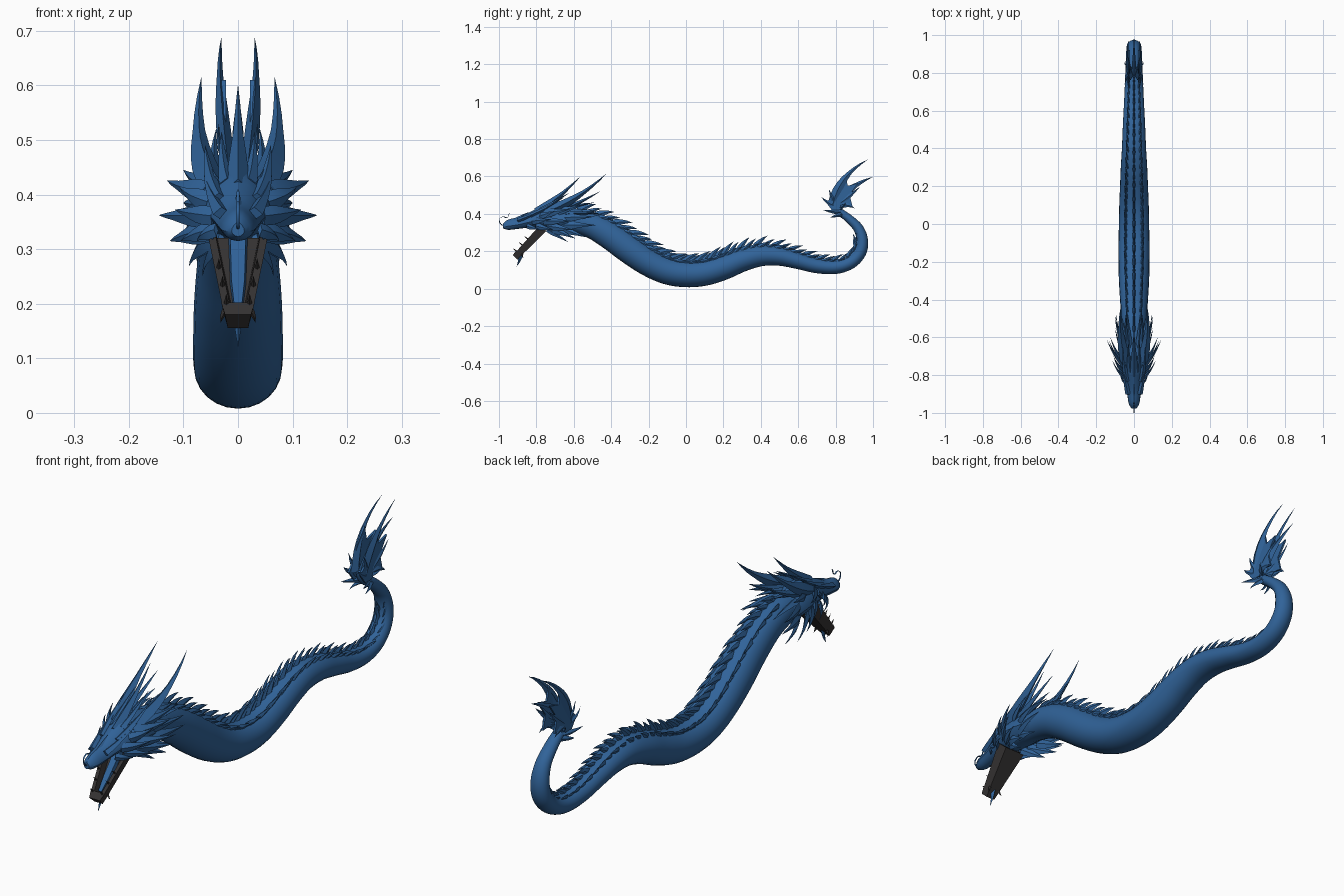
import bpy, bmesh, math
from mathutils import Vector as V

if "Cube" in bpy.data.objects:
    bpy.data.objects.remove(bpy.data.objects["Cube"])


def material(name, c):
    m = bpy.data.materials.new(name)
    m.diffuse_color = (*c, 1)
    m.use_nodes = True
    m.node_tree.nodes["Principled BSDF"].inputs["Base Color"].default_value = m.diffuse_color
    return m


BLUE = material("scale blue", (0.03, 0.125, 0.32))
DARK = material("jaw charcoal", (0.035, 0.032, 0.032))


def finish(bm, name, mat, angle=40):
    bmesh.ops.recalc_face_normals(bm, faces=bm.faces)
    me = bpy.data.meshes.new(name)
    bm.to_mesh(me)
    bm.free()
    ob = bpy.data.objects.new(name, me)
    bpy.context.collection.objects.link(ob)
    me.materials.append(mat)
    bpy.ops.object.select_all(action='DESELECT')
    ob.select_set(True)
    bpy.context.view_layer.objects.active = ob
    bpy.ops.object.shade_smooth_by_angle(angle=math.radians(angle))
    return ob


def loft(bm, rings):
    rows = [[bm.verts.new(p) for p in r] for r in rings]
    n = len(rows[0])
    for a, b in zip(rows, rows[1:]):
        for i in range(n):
            bm.faces.new((a[i], a[(i + 1) % n], b[(i + 1) % n], b[i]))
    bm.faces.new(rows[0])
    bm.faces.new(rows[-1])


def spline(pts, steps):
    """Catmull-Rom through tuples of any size."""
    out = []
    p = [pts[0]] + list(pts) + [pts[-1]]
    for i in range(1, len(p) - 2):
        for s in range(steps):
            t = s / steps
            out.append([0.5 * (2 * b + (c - a) * t + (2 * a - 5 * b + 4 * c - d) * t * t
                               + (3 * b - a - 3 * c + d) * t ** 3)
                        for a, b, c, d in zip(p[i - 1], p[i], p[i + 1], p[i + 2])])
    out.append(list(pts[-1]))
    return out


def spike(bm, base, ctrl, tip, width, thick, wdir=(1, 0, 0), bulge=0.0, n=6):
    """Curved blade with a diamond section, tapering to a point."""
    base, ctrl, tip = V(base), V(ctrl), V(tip)
    rings = []
    for i in range(n + 1):
        t = i / n
        c = base * (1 - t) ** 2 + ctrl * 2 * t * (1 - t) + tip * t * t
        d = ((ctrl - base) * (1 - t) + (tip - ctrl) * t).normalized()
        w = V(wdir) - d * d.dot(V(wdir))
        w.normalize()
        h = d.cross(w)
        k = max((1 - t) ** 0.85 * (1 + bulge * math.sin(math.pi * min(1, t * 1.6))), 0.01)
        rings.append([c + w * width * k, c + h * thick * k, c - w * width * k, c - h * thick * k])
    loft(bm, rings)


def mirrored(bm, base, ctrl, tip, *a, wdir=(1, 0, 0), **kw):
    for s in (1, -1):
        f = lambda p: (p[0] * s, p[1], p[2])
        spike(bm, f(base), f(ctrl), f(tip), *a, wdir=f(wdir), **kw)


# Body: swept ellipse along an S-curve (y, z, half width, half height)
PATH = [(-.72, .372, .05, .05), (-.6, .366, .062, .064), (-.5, .338, .068, .07),
        (-.4, .282, .074, .076), (-.3, .21, .08, .078), (-.2, .143, .082, .076),
        (-.1, .097, .082, .074), (0, .08, .08, .072), (.1, .086, .078, .07),
        (.2, .115, .074, .068), (.3, .154, .07, .063), (.4, .178, .064, .058),
        (.5, .174, .06, .051), (.6, .15, .055, .045), (.7, .124, .05, .041),
        (.8, .117, .046, .038), (.88, .142, .043, .036), (.93, .195, .04, .034),
        (.942, .26, .037, .031), (.92, .325, .031, .027), (.865, .38, .026, .022),
        (.81, .42, .022, .02), (.79, .46, .018, .016)]
S = spline(PATH, 5)
frames = []
for i, (y, z, rx, rz) in enumerate(S):
    a, b = S[max(i - 1, 0)], S[min(i + 1, len(S) - 1)]
    t = V((0, b[0] - a[0], b[1] - a[1])).normalized()
    frames.append((V((0, y, z)), t, V((0, -t.z, t.y)), rx, rz))
bm = bmesh.new()
loft(bm, [[c + V((rx * math.cos(k * math.tau / 24), 0, 0)) + n * rz * math.sin(k * math.tau / 24)
           for k in range(24)] for c, t, n, rx, rz in frames])
finish(bm, "body", BLUE, 60)

# Back spines: central row and flatter side rows, leaning to the tail
bm = bmesh.new()
dist, nxt, count = 0, 0, 0
for f, g in zip(frames, frames[1:]):
    c, t, n, rx, rz = f
    dist += (g[0] - c).length
    if c.y < -.6 or dist < nxt or f is frames[-8]:
        continue
    if f[0].z > .25 and c.y > .7:
        break
    nxt = dist + .036
    count += 1
    k = .45 + .55 * rz / .078
    if count % 2 == 0:
        k *= .8
    p = c + n * (rz - .012)
    spike(bm, p, p + n * .035 * k + t * .025 * k, p + n * .058 * k + t * .085 * k,
          .011 * k, .024 * k, n=4)
    for s in (1, -1):
        a = math.radians(32)
        o = V((s * math.sin(a), 0, 0)) + n * math.cos(a)
        q = c + V((s * rx * math.sin(a), 0, 0)) + n * rz * math.cos(a) - o * .008 + t * .018
        spike(bm, q, q + o * .02 * k + t * .025 * k, q + o * .027 * k + t * .075 * k,
              .009 * k, .018 * k, n=4)
finish(bm, "back_spines", BLUE, 30)

# Head: lofted skull and snout (y, z, half width, half height)
HEAD = [(-.978, .335, .012, .014), (-.95, .34, .029, .03), (-.89, .35, .038, .034),
        (-.83, .366, .05, .046), (-.76, .378, .067, .066), (-.67, .374, .072, .07),
        (-.55, .355, .062, .062)]
bm = bmesh.new()
rings = []
for y, z, w, h in spline(HEAD, 3):
    rings.append([(w * math.cos(a) * (1 - .35 * max(0, math.sin(a))), y,
                   z + h * (math.sin(a) if math.sin(a) > 0 else .85 * math.sin(a)))
                  for a in (k * math.tau / 14 + math.pi / 14 * 1 for k in range(14))])
loft(bm, rings)
finish(bm, "head", BLUE, 30)

# Horns: two big side horns and one central crest horn
bm = bmesh.new()
mirrored(bm, (.04, -.75, .41), (.085, -.58, .47), (.067, -.425, .615), .026, .026, bulge=.25, n=8)
spike(bm, (0, -.8, .41), (0, -.68, .48), (0, -.565, .6), .02, .022, bulge=.2, n=8)
mirrored(bm, (.035, -.70, .41), (.05, -.58, .45), (.04, -.46, .52), .018, .018)
finish(bm, "horns", BLUE, 30)

# Head plates: brows, crown scales and snout ridge
bm = bmesh.new()
for y, z in ((-.93, .365), (-.88, .38), (-.83, .405)):
    spike(bm, (0, y, z - .012), (0, y + .04, z + .018), (0, y + .09, z + .045), .013, .014, n=4)
for b, c, t, w in (((.03, -.9, .365), (.05, -.82, .395), (.062, -.74, .435), .016),
                   ((.035, -.83, .39), (.055, -.75, .43), (.06, -.65, .49), .018),
                   ((.02, -.78, .42), (.03, -.71, .46), (.03, -.62, .515), .015),
                   ((.02, -.66, .42), (.03, -.58, .45), (.03, -.49, .46), .018),
                   ((.045, -.64, .4), (.065, -.56, .41), (.07, -.46, .40), .02)):
    mirrored(bm, b, c, t, w, w * .8)
finish(bm, "brow_plates", BLUE, 30)

# Cheek frill: swept blades fanning out on both sides (base z, tip)
bm = bmesh.new()
for b, t, w in (((.05, -.76, .40), (.13, -.62, .425), .022),
                ((.05, -.78, .385), (.108, -.70, .415), .018),
                ((.045, -.70, .41), (.10, -.55, .445), .02),
                ((.05, -.76, .36), (.145, -.61, .362), .02),
                ((.045, -.82, .36), (.115, -.72, .372), .017),
                ((.05, -.74, .335), (.125, -.60, .315), .022),
                ((.045, -.80, .335), (.105, -.71, .315), .017),
                ((.045, -.72, .325), (.09, -.59, .268), .02),
                ((.03, -.74, .32), (.065, -.63, .25), .016),
                ((.05, -.66, .38), (.10, -.49, .385), .022),
                ((.05, -.66, .34), (.095, -.48, .34), .022),
                ((.04, -.85, .335), (.075, -.78, .315), .013),
                ((.045, -.66, .32), (.075, -.53, .275), .018)):
    m = ((b[0] + t[0]) / 2 + .015, (b[1] + t[1]) / 2 - .005, (b[2] + t[2]) / 2)
    mirrored(bm, b, m, t, w, w * .45, wdir=(0, .2, 1), bulge=.3)
finish(bm, "cheek_frill", BLUE, 30)

# Lower jaw: open trough hanging from the hinge
hinge, tip = V((0, -.765, .325)), V((0, -.9, .18))
d = (tip - hinge).normalized()
up = V((0, d.z, -d.y))


def jaw_ring(t):
    c = hinge.lerp(tip, t)
    w, u, e = .058 - .03 * t, .022 - .004 * t, .024 - .008 * t
    prof = [(-w, u), (-w * .8, -e), (w * .8, -e), (w, u),
            (w - .014, u), (w - .02, -e * .3), (.02 - w, -e * .3), (.014 - w, u)]
    return [c + V((x, 0, 0)) + up * h for x, h in prof]


bm = bmesh.new()
loft(bm, [jaw_ring(t) for t in (0, .35, .7, 1)])
# closed front lip
loft(bm, [[tip + d * k + V((x * (1 - k * 8), 0, 0)) + up * h for x, h in
           ((-.028, .02), (-.022, -.016), (.022, -.016), (.028, .02))] for k in (-.012, .018)])
finish(bm, "lower_jaw", DARK, 30)

# Jaw fangs and chin barbs
bm = bmesh.new()
for t in (.5, .72, .95):
    c = hinge.lerp(tip, t) + V((.05 - .03 * t, 0, 0)) + up * .01
    mirrored(bm, c, c + up * .015, c + up * .035, .006, .006, n=3)
mirrored(bm, (.02, -.875, .19), (.03, -.88, .18), (.032, -.87, .165), .008, .008, n=3)
finish(bm, "jaw_fangs", DARK, 30)
bm = bmesh.new()
spike(bm, (0, -.885, .185), (0, -.885, .155), (0, -.905, .12), .01, .014, n=4)
finish(bm, "chin_barb", BLUE, 30)

# Tongue lying in the jaw
bm = bmesh.new()
loft(bm, [[hinge.lerp(tip, t) + V((x, 0, 0)) + up * h for x, h in
           ((-w, -.01), (w, -.01), (w * .8, .008), (-w * .8, .008))]
          for t, w in ((0, .018), (.6, .015), (.9, .009))])
finish(bm, "tongue", BLUE, 30)

# Nose whisker: thin forward curl
bm = bmesh.new()
W = spline([(-.965, .335), (-.99, .345), (-.998, .37), (-.98, .385), (-.955, .38), (-.945, .405)], 4)
loft(bm, [[(.003 * math.cos(a), y + .003 * math.sin(a) * .7, z + .003 * math.sin(a) * .7)
           for a in (k * math.tau / 6 for k in range(6))] for y, z in W])
finish(bm, "nose_whisker", BLUE, 60)

# Tail fan: paired long blades, central blade and short barbs
bm = bmesh.new()
mirrored(bm, (.018, .785, .45), (.04, .82, .61), (.03, .972, .69), .013, .026, bulge=.3, n=8)
spike(bm, (0, .8, .45), (0, .87, .55), (0, .998, .597), .012, .028, bulge=.2, n=8)
mirrored(bm, (.015, .8, .44), (.035, .86, .48), (.03, .93, .545), .01, .022)
mirrored(bm, (.015, .8, .44), (.035, .86, .46), (.035, .9, .43), .01, .022)
mirrored(bm, (.012, .81, .44), (.04, .76, .45), (.03, .725, .49), .01, .018)
mirrored(bm, (.012, .83, .41), (.04, .78, .41), (.05, .735, .42), .01, .016)
mirrored(bm, (.012, .84, .40), (.04, .80, .39), (.035, .77, .38), .01, .014)
mirrored(bm, (.012, .80, .45), (.04, .78, .48), (.035, .765, .53), .01, .018)
mirrored(bm, (.012, .82, .43), (.045, .84, .44), (.052, .855, .46), .01, .014)
finish(bm, "tail_blades", BLUE, 30)

# Tail webs: thin scalloped membranes joining the blades
WEB = [(.78, .42), (.75, .46), (.785, .5), (.80, .55), (.85, .61), (.865, .55),
       (.92, .565), (.875, .5), (.89, .44), (.85, .445), (.82, .42)]
bm = bmesh.new()
for x in (-.026, .026):
    loft(bm, [[(x + o, y, z) for y, z in WEB] for o in (-.004, .004)])
finish(bm, "tail_webs", BLUE, 30)
